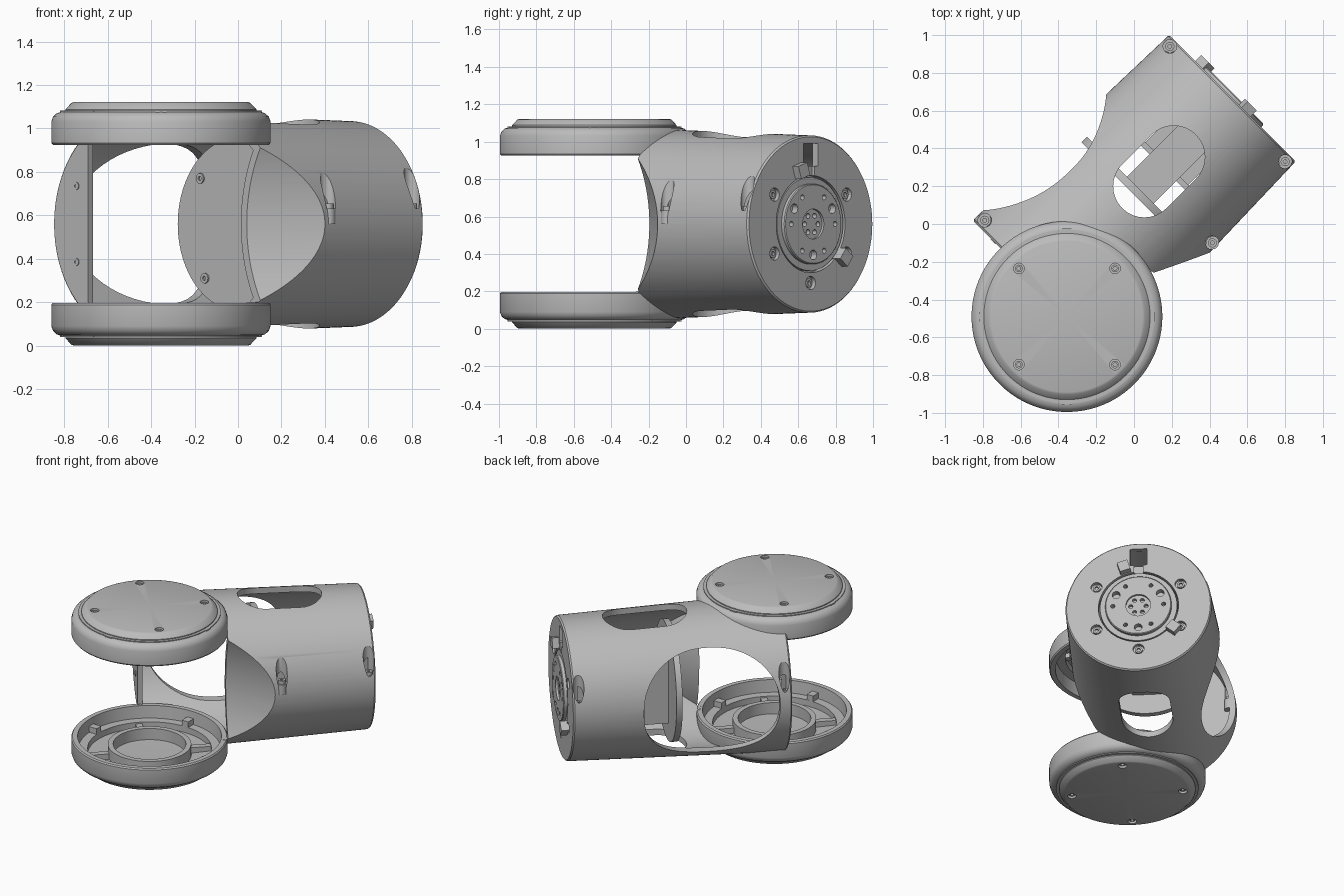
import bpy, bmesh, math
from mathutils import Matrix, Vector

if "Cube" in bpy.data.objects:
    bpy.data.objects.remove(bpy.data.objects["Cube"])

grey = bpy.data.materials.new("grey_plastic")
grey.use_nodes = True
GREY = (0.5, 0.5, 0.5, 1)
grey.diffuse_color = GREY
grey.node_tree.nodes["Principled BSDF"].inputs["Base Color"].default_value = GREY

T = Matrix.Translation
# tube frame: x runs along the tube axis, z is up
TUBE = T((-0.0725, 0.0725, 0.56)) @ Matrix.Rotation(math.radians(45), 4, 'Z')
ALONG = TUBE @ Matrix.Rotation(math.radians(90), 4, 'Y')     # local z = tube axis
SIDE = TUBE @ Matrix.Rotation(math.radians(-90), 4, 'X')     # local z = tube left side
PIVOT = T((-0.355, -0.49, 0))
WORLD = Matrix.Identity(4)


def finish(name, bm, mat):
    bmesh.ops.transform(bm, matrix=mat, verts=bm.verts)
    bmesh.ops.recalc_face_normals(bm, faces=bm.faces)
    me = bpy.data.meshes.new(name)
    bm.to_mesh(me)
    bm.free()
    me.materials.append(grey)
    o = bpy.data.objects.new(name, me)
    bpy.context.collection.objects.link(o)
    return o


def lathe(name, prof, mat=WORLD, closed=False, n=96):
    bm = bmesh.new()
    vs = [bm.verts.new((r, 0, z)) for r, z in prof]
    es = [bm.edges.new(p) for p in zip(vs, vs[1:])]
    if closed:
        es.append(bm.edges.new((vs[-1], vs[0])))
    bmesh.ops.spin(bm, geom=vs + es, cent=(0, 0, 0), axis=(0, 0, 1),
                   angle=math.tau, steps=n)
    bmesh.ops.remove_doubles(bm, verts=bm.verts, dist=1e-5)
    return finish(name, bm, mat)


def rod(name, r, z0, z1, mat=WORLD, n=24, r2=None):
    return lathe(name, [(0, z0), (r, z0), (r if r2 is None else r2, z1), (0, z1)], mat, n=n)


def prism(name, pts, z0, z1, mat=WORLD):
    bm = bmesh.new()
    f = bm.faces.new([bm.verts.new((x, y, z0)) for x, y in pts])
    ext = bmesh.ops.extrude_face_region(bm, geom=[f])
    top = [v for v in ext["geom"] if isinstance(v, bmesh.types.BMVert)]
    bmesh.ops.translate(bm, vec=(0, 0, z1 - z0), verts=top)
    return finish(name, bm, mat)


def box(name, x0, x1, y0, y1, z0, z1, mat=WORLD):
    return prism(name, [(x0, y0), (x1, y0), (x1, y1), (x0, y1)], z0, z1, mat)


def cut(target, *cutters):
    for c in cutters:
        m = target.modifiers.new("cut", 'BOOLEAN')
        m.operation, m.solver, m.object = 'DIFFERENCE', 'EXACT', c
        bpy.context.view_layer.objects.active = target
        bpy.ops.object.modifier_apply(modifier=m.name)
        bpy.data.objects.remove(c)


def scoop(r):
    # sideways cylinder leaving a hollow for the neighbouring arm
    return rod("scoop_cutter", r, -1.5, 1.5, T((0.152, -1.109, 0.56))
               @ Matrix.Rotation(math.radians(7), 4, 'Z')
               @ Matrix.Rotation(math.radians(90), 4, 'Y'), 160)


def slot(r, h, cx, z0, z1, mat):
    pts = []
    for s, a0 in ((1, -90), (-1, 90)):
        for i in range(17):
            a = math.radians(a0 + i * 180 / 16)
            pts.append((cx + s * h + r * math.cos(a), r * math.sin(a)))
    return prism("slot_cutter", pts, z0, z1, mat)


# --- tapered tube shell -----------------------------------------------------
body = lathe("tube_housing", [(0, -0.59), (0.505, -0.59), (0.515, -0.58), (0.474, 0.83),
                              (0.466, 0.84), (0, 0.84)], ALONG, n=128)
cavity = rod("cavity_cutter", 0.473, -0.56, 0.80, ALONG, 120, 0.435)
cut(cavity, scoop(0.95))
cut(body, cavity, scoop(0.92))
# clearance for the pivoting arm
cut(body, box("clear_cutter", -0.8, -0.11, -0.9, 0.2835, -0.36, 0.37, TUBE),
    rod("pivot_cutter", 0.48, -0.1, 1.3, PIVOT, 96))
# large side opening and the slots above and below
oval = []
for i in range(64):
    c, s = math.cos(i * math.tau / 64), math.sin(i * math.tau / 64)
    oval.append((-0.066 + 0.445 * math.copysign(abs(c) ** 0.87, c),
                 0.37 * math.copysign(abs(s) ** 0.87, s)))
cut(body, prism("side_opening_cutter", oval, 0.2, 0.8, SIDE),
    slot(0.165, 0.11, 0.29, 0.3, 0.7, TUBE), slot(0.165, 0.11, 0.29, -0.7, -0.3, TUBE))
# end wall: round opening, key window and screw holes
cut(body, rod("horn_cutter", 0.26, 0.78, 0.9, ALONG, 64),
    box("window_cutter", 0.78, 0.9, -0.055, 0.055, 0.31, 0.43, TUBE),
    box("channel_cutter", 0.82, 0.9, -0.03, 0.03, 0.2, 0.33, TUBE))
for k in (30, 150, 210, 270, 330):
    a = math.radians(k)
    p = T((0, 0.315 * math.cos(a), 0.315 * math.sin(a)))
    cut(body, rod("screw_cutter", 0.036, 0.815, 0.9, TUBE @ p @ TUBE.inverted() @ ALONG))
    lathe("end_screw", [(0.012, 0.81), (0.024, 0.81), (0.024, 0.828), (0.012, 0.828)],
          TUBE @ p @ TUBE.inverted() @ ALONG, True, 16)
# vertical screw pockets along the flanks
for x, y in ((0.19, 0.94), (0.8, 0.33), (0.415, -0.1), (-0.79, 0.02)):
    cut(body, rod("pocket_cutter", 0.036, 0.63, 1.3, T((x, y, 0))))
    rod("pocket_floor", 0.034, 0.56, 0.632, T((x, y, 0)))
    lathe("pocket_screw", [(0.01, 0.63), (0.024, 0.63), (0.024, 0.655), (0.01, 0.655)],
          T((x, y, 0)), True, 16)
# bolts on the crescent end frame
for z in (0.175, -0.175):
    lathe("frame_bolt", [(0.008, -0.594), (0.018, -0.594), (0.018, -0.58), (0.008, -0.58)],
          TUBE @ T((0, 0.36, z)) @ TUBE.inverted() @ ALONG, True, 16)

# --- drive unit inside the tube ---------------------------------------------
rod("bulkhead", 0.40, 0.11, 0.15, ALONG, 96)
cut(bpy.data.objects["bulkhead"], scoop(0.94))
box("drive_case", 0.15, 0.80, -0.10, 0.10, -0.26, 0.26, TUBE)
box("drive_flange", 0.32, 0.35, -0.17, 0.17, -0.24, 0.24, TUBE)
box("drive_side_case", 0.35, 0.80, -0.16, 0.16, -0.18, 0.18, TUBE)
for w, z in ((0.25, 0.21), (0.22, -0.25)):
    lathe("bulkhead_screw", [(0.01, 0.102), (0.024, 0.102), (0.024, 0.112), (0.01, 0.112)],
          TUBE @ T((0, w, z)) @ TUBE.inverted() @ ALONG, True, 16)

# --- output horn on the end face ---------------------------------------------
horn = lathe("output_horn", [(0, 0.79), (0.25, 0.79), (0.25, 0.835), (0.215, 0.835),
                             (0.215, 0.855), (0.21, 0.86), (0.08, 0.86), (0.08, 0.845),
                             (0, 0.845)], ALONG, n=64)


def horn_holes(count, radius, r, start):
    for i in range(count):
        a = math.radians(start) + i * math.tau / count
        p = T((0, radius * math.cos(a), radius * math.sin(a)))
        cut(horn, rod("horn_hole_cutter", r, 0.82, 0.9, TUBE @ p @ TUBE.inverted() @ ALONG, 16))


horn_holes(6, 0.05, 0.014, 0)
horn_holes(3, 0.165, 0.026, 30)
horn_holes(6, 0.165, 0.014, 0)
# two locking tabs standing off the end face
for ang, rad in ((108, 0.30), (-38, 0.29)):
    box("locking_tab", 0.82, 0.885, -0.035, 0.035, -0.035, 0.035,
        TUBE @ Matrix.Rotation(math.radians(ang), 4, 'X') @ T((0, rad, 0)))

# --- pivot caps, lower and upper ------------------------------------------------
flip = T((0, 0, 1.122)) @ Matrix.Rotation(math.pi, 4, 'X')
for side, m in (("lower", PIVOT), ("upper", PIVOT @ flip)):
    cap = lathe(side + "_pivot_cap",
                [(0, 0), (0.40, 0), (0.412, 0.004), (0.44, 0.034), (0.44, 0.045),
                 (0.458, 0.045), (0.48, 0.052), (0.497, 0.068), (0.505, 0.09),
                 (0.505, 0.188), (0.498, 0.197), (0.465, 0.197), (0.455, 0.07),
                 (0, 0.05)], m, n=128)
    lathe(side + "_bearing_ring", [(0.235, 0.04), (0.27, 0.04), (0.27, 0.14),
                                   (0.235, 0.14)], m, True)
    lathe(side + "_inner_ledge", [(0.40, 0.04), (0.46, 0.04), (0.46, 0.11),
                                  (0.40, 0.11)], m, True)
    for k in range(4):
        turn = m @ Matrix.Rotation(math.radians(45 + 90 * k), 4, 'Z')
        cut(cap, rod("cap_hole_cutter", 0.028, -0.02, 0.025, turn @ T((0.36, 0, 0))))
        lathe(side + "_cap_screw", [(0.01, 0.01), (0.02, 0.01), (0.02, 0.03), (0.01, 0.03)],
              turn @ T((0.36, 0, 0)), True, 16)
        box(side + "_spoke", 0.265, 0.46, -0.022, 0.022, 0.04, 0.10, turn)
        lug = m @ Matrix.Rotation(math.radians(90 * k), 4, 'Z')
        box(side + "_rim_lug", 0.40, 0.465, -0.025, 0.025, 0.04, 0.15, lug)

# --- shading ---------------------------------------------------------------------
bpy.ops.object.select_all(action='DESELECT')
for o in bpy.context.collection.objects:
    if o.type == 'MESH':
        o.select_set(True)
        bpy.context.view_layer.objects.active = o
bpy.ops.object.shade_smooth_by_angle(angle=math.radians(30))
